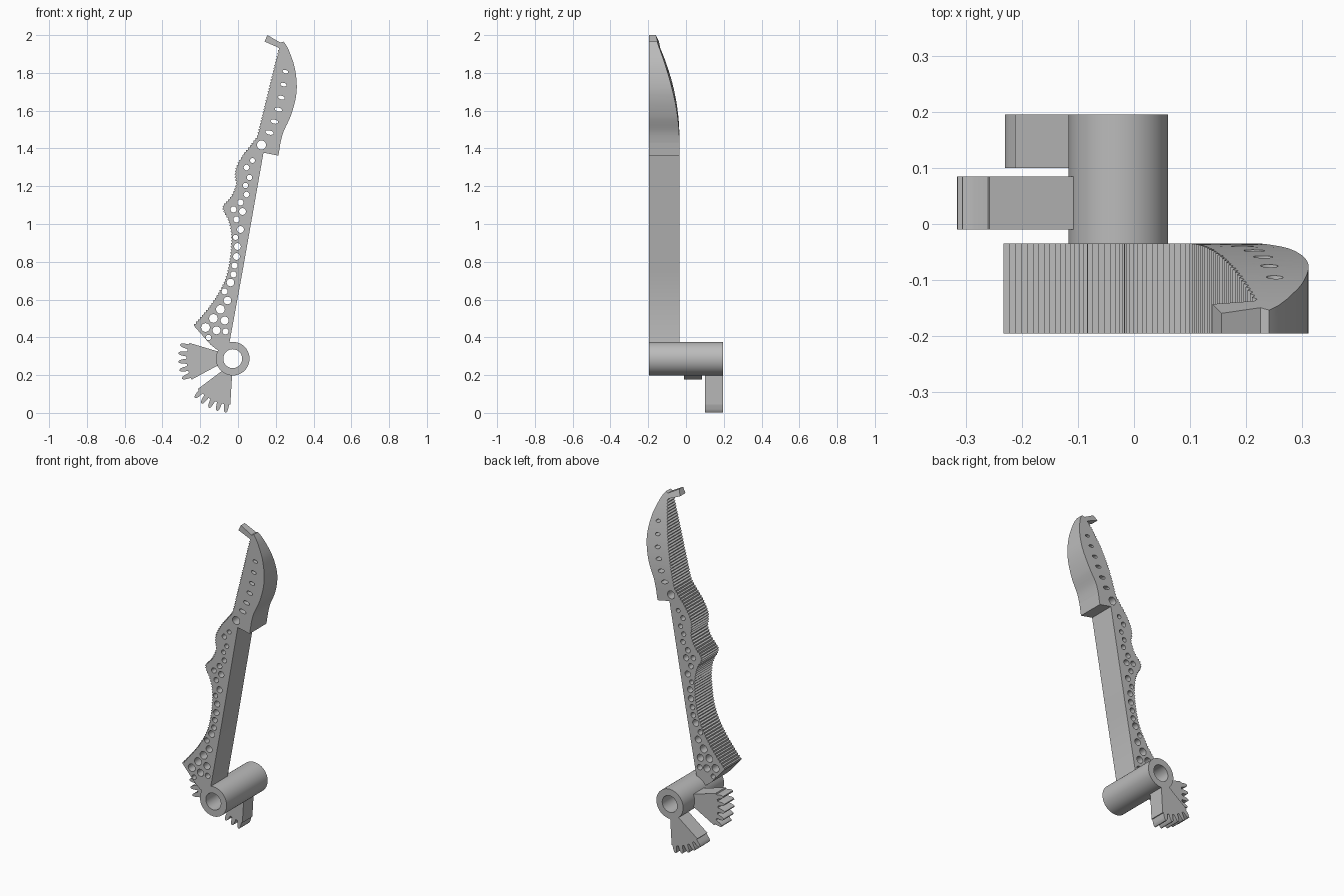
import bpy, bmesh, math
from mathutils import Vector, Matrix

if "Cube" in bpy.data.objects:
    bpy.data.objects.remove(bpy.data.objects["Cube"], do_unlink=True)

metal = bpy.data.materials.new("plain_grey")
metal.use_nodes = True
grey = (0.5, 0.5, 0.5, 1)
metal.diffuse_color = grey
metal.node_tree.nodes["Principled BSDF"].inputs["Base Color"].default_value = grey

FRONT, BACK = -0.195, 0.195
BODY_BACK = -0.035
HUB = Vector((-0.028, 0.287))
ALONG = Vector((0.24, 0, 0.97))      # direction of the blade
TAPER = 1.44                         # where the back starts to thin


def milli(points):
    return [Vector(p) / 1000 for p in points]


def polar(radius, degrees, centre=HUB):
    a = math.radians(degrees)
    return centre + Vector((math.cos(a), math.sin(a))) * radius


def oval(centre, rx, rz, tilt=0, sides=24):
    turn = Matrix.Rotation(tilt, 2)
    ring = [i * math.tau / sides for i in range(sides)]
    return [centre + turn @ Vector((rx * math.cos(a), rz * math.sin(a))) for a in ring]


def spline(pts, steps=8):
    """Smooth curve through the points."""
    ext = [pts[0]] + pts + [pts[-1]]
    out = []
    for a, b, c, d in zip(ext, ext[1:], ext[2:], ext[3:]):
        for i in range(steps):
            t = i / steps
            out.append(b + (c - a) * t / 2 + (a * 2 - b * 5 + c * 4 - d) * t**2 / 2
                       + (b * 3 - a - c * 3 + d) * t**3 / 2)
    return out + [pts[-1]]


def serrate(path, pitch=0.016, depth=0.008):
    """Resample a path evenly and push every second point inward."""
    out, travelled, target, k = [], 0, 0, 0
    for a, b in zip(path, path[1:]):
        step = b - a
        while target <= travelled + step.length:
            p = a + step * ((target - travelled) / step.length)
            inward = Vector((-step.y, step.x)).normalized()
            out.append(p + inward * depth * (k % 2))
            target += pitch / 2
            k += 1
        travelled += step.length
    return out


def plate(name, outline, holes, y0, y1, taper=False):
    """Flat plate with holes, standing in the xz plane."""
    curve = bpy.data.curves.new(name, "CURVE")
    curve.dimensions, curve.fill_mode = "2D", "BOTH"
    curve.extrude = (y1 - y0) / 2
    for loop in [outline] + holes:
        s = curve.splines.new("POLY")
        s.points.add(len(loop) - 1)
        for point, p in zip(s.points, loop):
            point.co = (p.x, p.y, 0, 1)
        s.use_cyclic_u = True
    temp = bpy.data.objects.new(name + "_curve", curve)
    bpy.context.collection.objects.link(temp)
    graph = bpy.context.evaluated_depsgraph_get()
    mesh = bpy.data.meshes.new_from_object(temp.evaluated_get(graph))
    bpy.data.objects.remove(temp, do_unlink=True)
    bpy.data.curves.remove(curve)

    bm = bmesh.new()
    bm.from_mesh(mesh)
    middle = Matrix.Translation((0, (y0 + y1) / 2, 0))
    bm.transform(middle @ Matrix.Rotation(math.pi / 2, 4, "X"))
    bmesh.ops.remove_doubles(bm, verts=bm.verts, dist=0.0001)
    if taper:
        for i in range(12):
            bmesh.ops.bisect_plane(bm, geom=bm.verts[:] + bm.edges[:] + bm.faces[:],
                                   plane_co=ALONG * (TAPER + i * 0.045) / ALONG.length_squared,
                                   plane_no=ALONG)
        for v in bm.verts:
            t = v.co.dot(ALONG) - TAPER
            if t > 0 and v.co.y > (y0 + y1) / 2:
                v.co.y = y1 - 0.43 * t * t
    bmesh.ops.recalc_face_normals(bm, faces=bm.faces)
    bm.to_mesh(mesh)
    bm.free()
    mesh.materials.clear()
    mesh.materials.append(metal)
    obj = bpy.data.objects.new(name, mesh)
    mesh.name = name
    bpy.context.collection.objects.link(obj)
    bpy.ops.object.select_all(action="DESELECT")
    obj.select_set(True)
    bpy.context.view_layer.objects.active = obj
    bpy.ops.object.shade_smooth_by_angle(angle=math.radians(30))
    return obj


# Serrated left edge: straight along the blade, then wavy down to the spur
wave = milli([(98, 1463), (61, 1415), (24, 1368), (-13, 1299), (-18, 1246), (-13, 1209),
              (-40, 1146), (-82, 1098), (-77, 1061), (-56, 1024), (-40, 960), (-40, 865),
              (-56, 759), (-82, 680), (-135, 590), (-193, 516), (-242, 460)])
left_edge = serrate(milli([(214, 1934)]) + spline(wave))

# Foot inside the hub, straight right edge, curved blade edge and hook
foot = milli([(-146, 362), (-114, 336), (-87, 325), (-40, 357), (-45, 373),
              (24, 749), (135, 1378), (214, 1362)])
blade_edge = spline(milli([(225, 1431), (241, 1489), (278, 1569), (304, 1659),
                           (311, 1738), (299, 1833), (272, 1913)]))
hook = milli([(257, 1944), (241, 1966), (225, 1960), (156, 2000), (140, 1966)])

# Round holes (x, z, radius) and the row of slots in the blade
round_holes = [
    (124, 1418, 24), (77, 1336, 13), (45, 1299, 15), (61, 1246, 14), (40, 1204, 14),
    (45, 1156, 15), (13, 1114, 16), (-24, 1077, 16), (24, 1066, 18), (-8, 1024, 16),
    (13, 971, 18), (-13, 929, 14), (-3, 881, 18), (-8, 828, 18), (-18, 780, 16),
    (-24, 733, 16), (-40, 690, 20), (-71, 643, 16), (-56, 595, 20), (-93, 548, 23),
    (-130, 500, 23), (-71, 489, 21), (-172, 452, 23), (-114, 437, 21), (-66, 431, 16),
    (-156, 399, 14)]
holes = [oval(Vector((x, z)) / 1000, r / 1000, r / 1000) for x, z, r in round_holes]
slots = milli([(251, 1807), (241, 1738), (230, 1669), (214, 1606), (193, 1542), (167, 1484)])
for i, p in enumerate(slots):
    holes.append(oval(p, 0.015 + i * 0.0014, 0.009 + i * 0.0004, -0.24))

plate("lever_body", left_edge + foot + blade_edge + hook, holes, FRONT, BODY_BACK, taper=True)

# Tubular hub
plate("hub", oval(HUB, 0.089, 0.089, sides=64), [oval(HUB, 0.05, 0.05, sides=48)], FRONT, BACK)


def sector(name, inner, outer, first_tooth, y0, y1):
    """Toothed wedge; angles run counter-clockwise from +x."""
    root, tip = 0.244, 0.288
    pts = [polar(0.078, inner[0]), polar(root, outer[0])]
    for i in range(5):
        a = first_tooth + i * 9.1
        pts += [polar(r, a + d) for r, d in
                ((root, -3.2), (0.268, -2.4), (0.282, -1.6), (tip, -0.6),
                 (tip, 0.6), (0.282, 1.6), (0.268, 2.4), (root, 3.2))]
    pts += [polar(root, outer[1]), polar(0.078, inner[1])]
    plate(name, pts, [], y0, y1)


sector("side_gear_sector", (153, 204), (160, 207), 165, -0.01, 0.085)
sector("lower_gear_sector", (230, 268), (221, 267), 226, 0.1, BACK)
